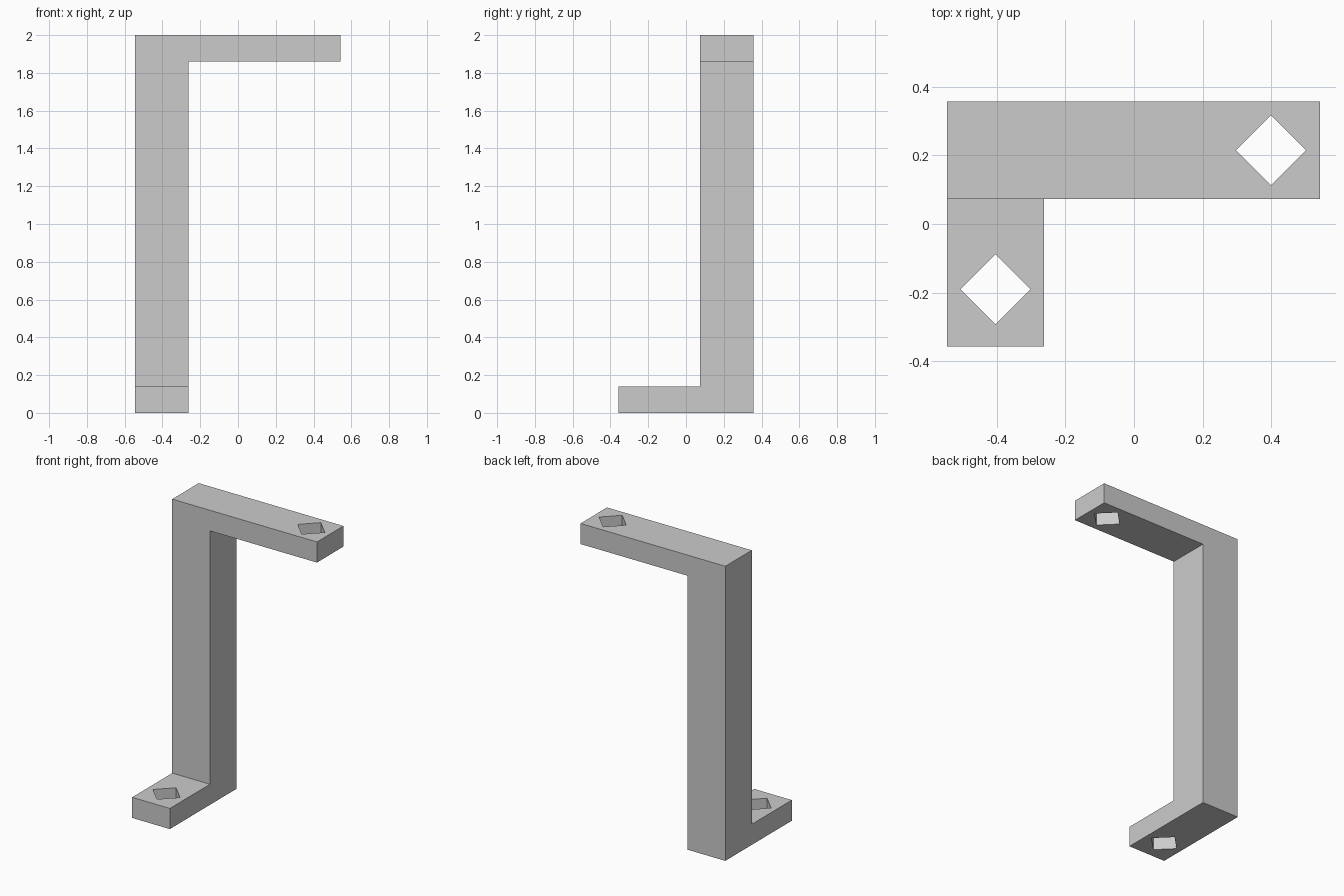
import bpy
import bmesh
from mathutils import Matrix, Vector

default = bpy.data.objects.get("Cube")
if default:
    bpy.data.objects.remove(default, do_unlink=True)

grey = bpy.data.materials.new("plain_grey")
grey.use_nodes = True
colour = (0.6, 0.6, 0.6, 1.0)
grey.diffuse_color = colour
grey.node_tree.nodes["Principled BSDF"].inputs["Base Color"].default_value = colour

LEFT, RIGHT = -0.545, 0.542
POST_X = -0.262
FRONT, POST_Y, BACK = -0.357, 0.073, 0.357
THICK, TOP = 0.14, 2.0


def add_object(name, bm):
    mesh = bpy.data.meshes.new(name)
    bmesh.ops.recalc_face_normals(bm, faces=bm.faces)
    bm.to_mesh(mesh)
    bm.free()
    mesh.materials.append(grey)
    obj = bpy.data.objects.new(name, mesh)
    bpy.context.collection.objects.link(obj)
    return obj


def prism(name, profile, depth):
    """Extrude a closed outline along a vector."""
    bm = bmesh.new()
    face = bm.faces.new([bm.verts.new(p) for p in profile])
    extruded = bmesh.ops.extrude_face_region(bm, geom=[face], use_keep_orig=True)
    verts = [v for v in extruded["geom"] if isinstance(v, bmesh.types.BMVert)]
    bmesh.ops.translate(bm, verts=verts, vec=Vector(depth))
    return add_object(name, bm)


def hole_cutter(name, x, y, z):
    """Four-sided prism standing on a corner, passing through a plate."""
    bm = bmesh.new()
    bmesh.ops.create_cone(bm, cap_ends=True, segments=4, radius1=0.102,
                          radius2=0.102, depth=THICK * 2,
                          matrix=Matrix.Translation((x, y, z)))
    # Put the corners on the x and y axes
    corner = bm.verts[:][0].co - Vector((x, y, z))
    if abs(corner.x) > 0.01 and abs(corner.y) > 0.01:
        bmesh.ops.rotate(bm, verts=bm.verts, cent=(x, y, z),
                         matrix=Matrix.Rotation(0.7853982, 3, "Z"))
    return add_object(name, bm)


def apply_boolean(target, other, operation):
    mod = target.modifiers.new(operation, "BOOLEAN")
    mod.operation, mod.object, mod.solver = operation, other, "EXACT"
    bpy.context.view_layer.objects.active = target
    bpy.ops.object.modifier_apply(modifier=mod.name)
    bpy.data.objects.remove(other, do_unlink=True)


# Post and top arm share one bent outline
bracket = prism("bracket", [(x, POST_Y, z) for x, z in (
    (LEFT, 0), (POST_X, 0), (POST_X, TOP - THICK),
    (RIGHT, TOP - THICK), (RIGHT, TOP), (LEFT, TOP))],
    (0, BACK - POST_Y, 0))

# Foot plate reaches forward from the bottom of the post
foot = prism("foot", [(LEFT, FRONT, 0), (POST_X, FRONT, 0),
                      (POST_X, BACK, 0), (LEFT, BACK, 0)], (0, 0, THICK))
apply_boolean(bracket, foot, "UNION")

# Mounting holes in the arm and the foot
for name, place in (("arm_hole", (0.4, 0.215, TOP - THICK / 2)),
                    ("foot_hole", (-0.404, -0.19, THICK / 2))):
    apply_boolean(bracket, hole_cutter(name, *place), "DIFFERENCE")
